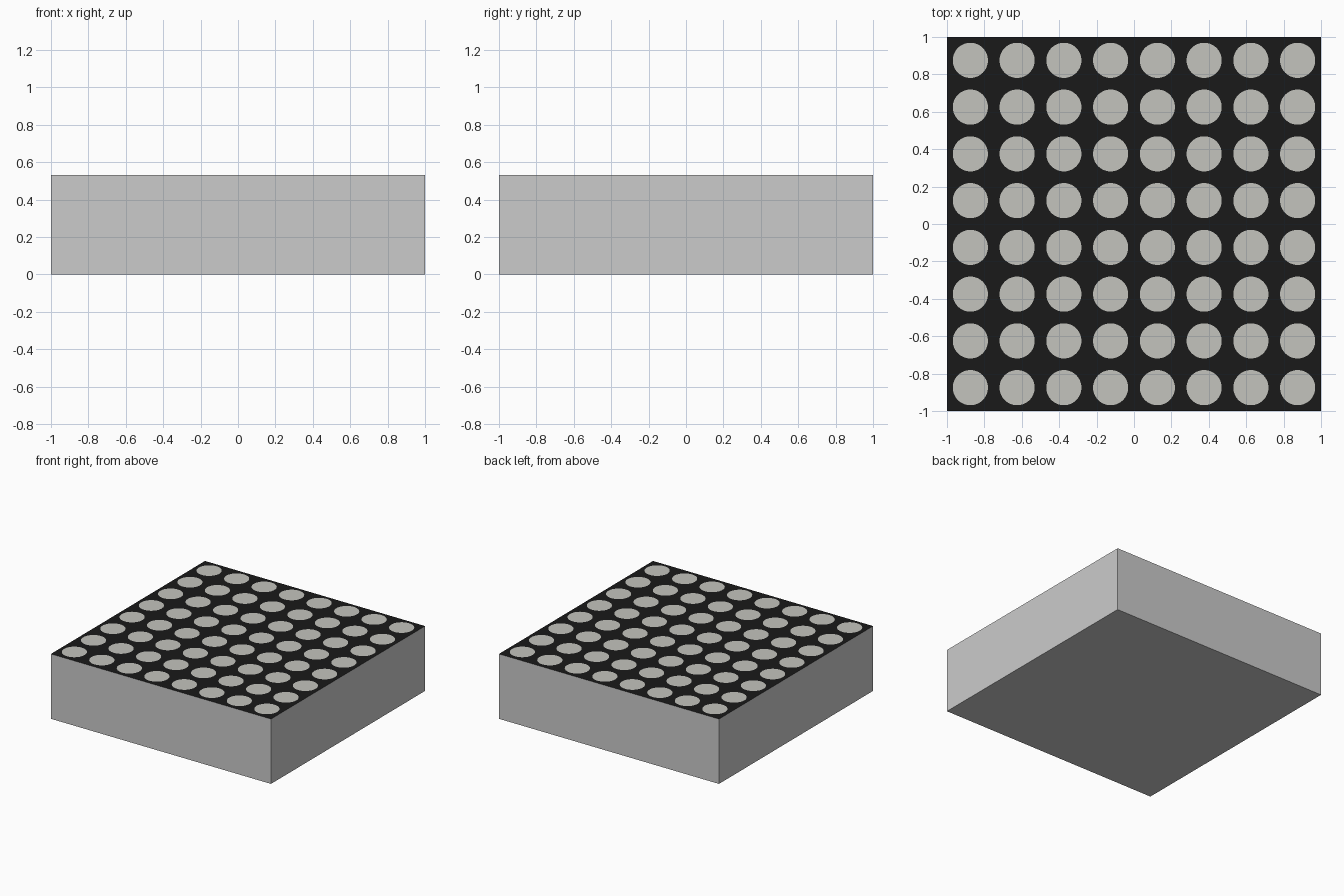
import bpy, bmesh
from mathutils import Matrix

if "Cube" in bpy.data.objects:
    bpy.data.objects.remove(bpy.data.objects["Cube"])

H = 0.533        # overall height
N = 8            # dots per side
PITCH = 2 / N
DOT_R = 0.094


def material(name, color):
    m = bpy.data.materials.new(name)
    m.diffuse_color = (*color, 1)
    m.use_nodes = True
    m.node_tree.nodes["Principled BSDF"].inputs["Base Color"].default_value = m.diffuse_color
    return m


def make_object(name, bm, mat=None):
    mesh = bpy.data.meshes.new(name)
    bm.to_mesh(mesh)
    bm.free()
    ob = bpy.data.objects.new(name, mesh)
    bpy.context.collection.objects.link(ob)
    if mat:
        mesh.materials.append(mat)
    return ob


black = material("black_face", (0.01, 0.01, 0.01))
white = material("dot_white", (0.55, 0.55, 0.51))

# Housing: plain grey box, its top closed by the face panel
bm = bmesh.new()
bmesh.ops.create_cube(bm, size=1, matrix=Matrix.Translation((0, 0, H / 2)) @ Matrix.Diagonal((2, 2, H, 1)))
top = [f for f in bm.faces if f.normal.z > 0.9]
bmesh.ops.delete(bm, geom=top, context='FACES_ONLY')
make_object("housing", bm)

# Face panel: flat black sheet
bm = bmesh.new()
bmesh.ops.create_grid(bm, x_segments=1, y_segments=1, size=1, matrix=Matrix.Translation((0, 0, H)))
make_object("face_panel", bm, black)

# Light dots: 8 x 8 flat discs just above the panel
bm = bmesh.new()
for i in range(N):
    for j in range(N):
        pos = (-1 + PITCH * (i + 0.5), -1 + PITCH * (j + 0.5), H + 0.002)
        bmesh.ops.create_circle(bm, cap_ends=True, segments=48, radius=DOT_R, matrix=Matrix.Translation(pos))
make_object("light_dots", bm, white)
